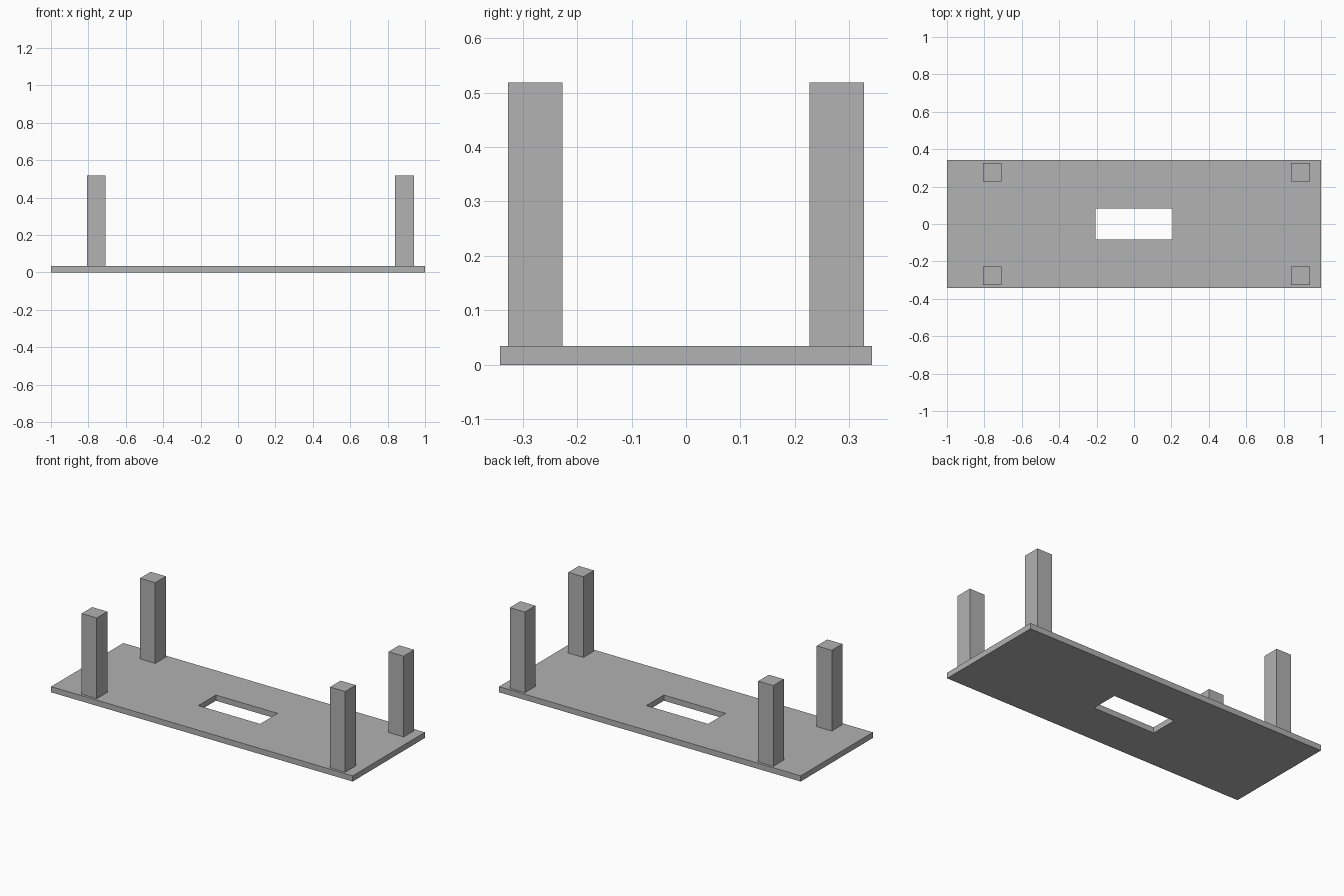
import bpy
import bmesh

cube = bpy.data.objects.get("Cube")
if cube:
    bpy.data.objects.remove(cube, do_unlink=True)

THICK = 0.034
TOP = 0.518
LEG = 0.1

grey = bpy.data.materials.new("plain_grey")
grey.use_nodes = True
colour = (0.445, 0.445, 0.445, 1)
grey.diffuse_color = colour
grey.node_tree.nodes["Principled BSDF"].inputs["Base Color"].default_value = colour


def add_object(name, bm):
    bmesh.ops.recalc_face_normals(bm, faces=bm.faces)
    mesh = bpy.data.meshes.new(name)
    bm.to_mesh(mesh)
    bm.free()
    mesh.materials.append(grey)
    obj = bpy.data.objects.new(name, mesh)
    bpy.context.collection.objects.link(obj)
    return obj


def rectangle(bm, hx, hy):
    corners = ((-1, -1), (1, -1), (1, 1), (-1, 1))
    return [bm.verts.new((sx * hx, sy * hy, 0)) for sx, sy in corners]


# Flat top with a rectangular opening: a ring of four faces, extruded up
bm = bmesh.new()
outer = rectangle(bm, 1.0, 0.342)
inner = rectangle(bm, 0.205, 0.083)
for i in range(4):
    j = (i + 1) % 4
    bm.faces.new((outer[i], outer[j], inner[j], inner[i]))
ring = bmesh.ops.extrude_face_region(bm, geom=bm.faces[:], use_keep_orig=True)
raised = [g for g in ring["geom"] if isinstance(g, bmesh.types.BMVert)]
bmesh.ops.translate(bm, verts=raised, vec=(0, 0, THICK))
add_object("table_top", bm)

# Four square legs standing on the flat top, set off-centre along its length
for side, x in (("right", -0.758), ("left", 0.89)):
    for end, y in (("front", -0.277), ("back", 0.277)):
        bm = bmesh.new()
        bmesh.ops.create_cube(bm, size=1)
        bmesh.ops.scale(bm, verts=bm.verts, vec=(LEG, LEG, TOP - THICK))
        leg = add_object(f"{end}_{side}_leg", bm)
        leg.location = (x, y, (TOP + THICK) / 2)
